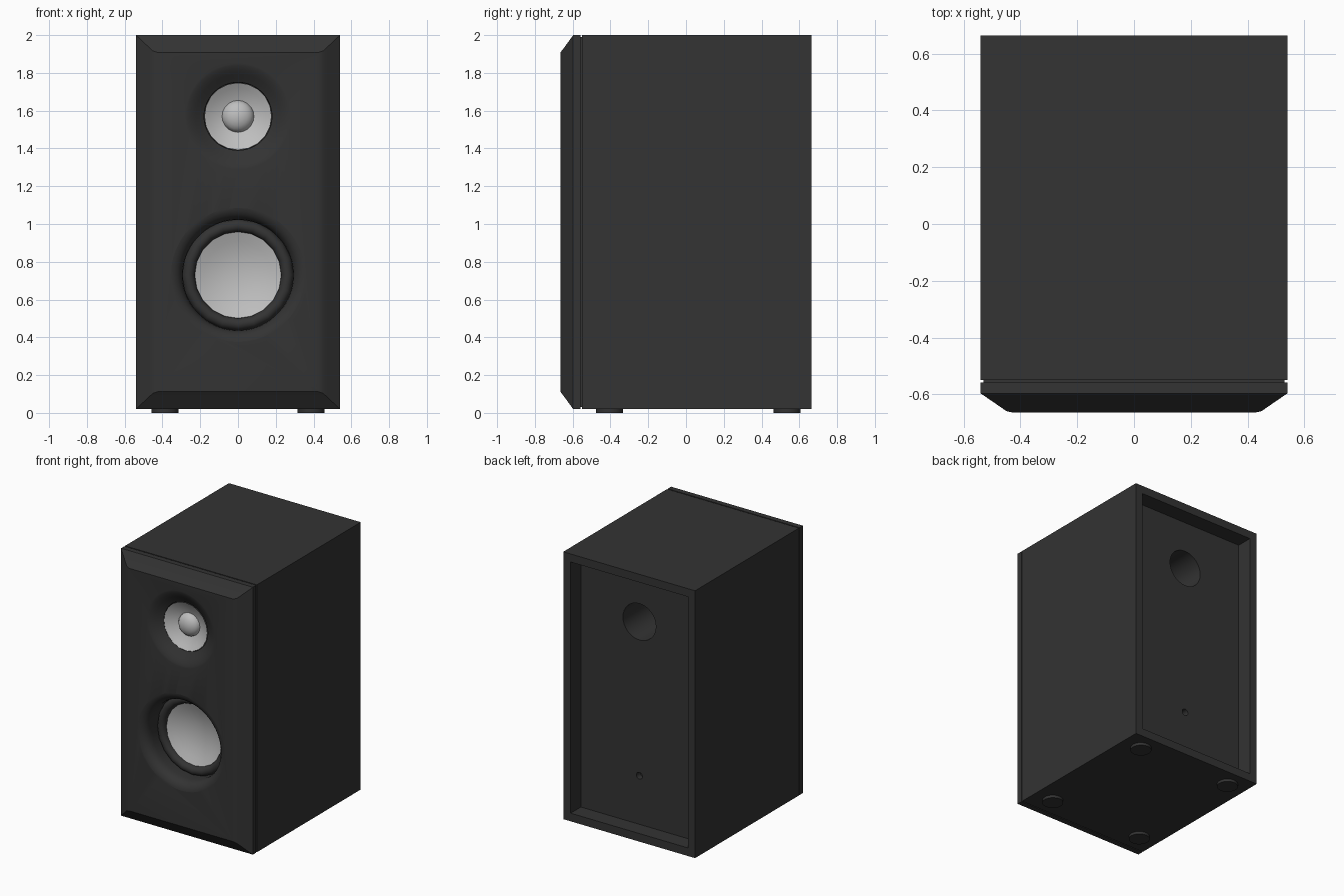
import bpy, bmesh, math
from mathutils import Matrix, Vector

if "Cube" in bpy.data.objects:
    bpy.data.objects.remove(bpy.data.objects["Cube"])


def material(name, rgb):
    m = bpy.data.materials.new(name)
    m.diffuse_color = (*rgb, 1)
    m.use_nodes = True
    m.node_tree.nodes["Principled BSDF"].inputs["Base Color"].default_value = m.diffuse_color
    return m


BLACK = material("charcoal", (0.033, 0.033, 0.033))
SILVER = material("light_grey", (0.52, 0.52, 0.52))


def finish(bm, name, mat, angle=None):
    me = bpy.data.meshes.new(name)
    bm.to_mesh(me)
    bm.free()
    ob = bpy.data.objects.new(name, me)
    bpy.context.collection.objects.link(ob)
    me.materials.append(mat)
    if angle:
        smooth(ob, angle)
    return ob


def smooth(ob, angle):
    bpy.ops.object.select_all(action='DESELECT')
    ob.select_set(True)
    bpy.context.view_layer.objects.active = ob
    bpy.ops.object.shade_smooth_by_angle(angle=math.radians(angle))


def box(name, lo, hi, mat=BLACK):
    bm = bmesh.new()
    lo, hi = Vector(lo), Vector(hi)
    bmesh.ops.create_cube(bm, size=1, matrix=Matrix.Translation((lo + hi) / 2)
                          @ Matrix.Diagonal((*(hi - lo), 1)))
    return finish(bm, name, mat)


def lathe(name, profile, z, mat=BLACK, n=16, angle=40, closed=False):
    """Revolve (radius, y) points about a front-to-back axis at height z."""
    bm = bmesh.new()
    rings = []
    for r, y in profile:
        rings.append([bm.verts.new((r * math.sin(2 * math.pi * i / n), y,
                                    z + r * math.cos(2 * math.pi * i / n))) for i in range(n)])
    for a, b in zip(rings, rings[1:]):
        for i in range(n):
            j = (i + 1) % n
            bm.faces.new((a[i], a[j], b[j], b[i]))
    if closed:
        bm.faces.new(rings[0])
        bm.faces.new(rings[-1])
    bmesh.ops.remove_doubles(bm, verts=bm.verts, dist=1e-5)
    bmesh.ops.recalc_face_normals(bm, faces=bm.faces)
    # open driver parts must face the listener
    if not closed and sum(f.normal.y * f.calc_area() for f in bm.faces) > 0:
        bmesh.ops.reverse_faces(bm, faces=bm.faces)
    return finish(bm, name, mat, angle)


def cut(ob, cutters):
    bpy.context.view_layer.objects.active = ob
    for c in cutters:
        c.hide_render = True
        m = ob.modifiers.new("cut", 'BOOLEAN')
        m.operation, m.object, m.solver = 'DIFFERENCE', c, 'EXACT'
        bpy.ops.object.modifier_apply(modifier=m.name)


X, Y0, Y1, Z0, Z1 = 0.54, -0.665, 0.665, 0.02, 2.0
TZ, WZ = 1.57, 0.73   # tweeter and woofer heights

# cutters: driver openings with rounded-over mouths
tweeter_cut = lathe("tweeter_cutter", [(0.285, -0.70), (0.285, -0.666), (0.27, -0.663), (0.25, -0.655),
                    (0.225, -0.640), (0.20, -0.622), (0.18, -0.610), (0.178, -0.53)], TZ, n=48, closed=True)
woofer_cut = lathe("woofer_cutter", [(0.36, -0.70), (0.36, -0.666), (0.34, -0.662), (0.32, -0.651),
                   (0.305, -0.635), (0.296, -0.615), (0.292, -0.59), (0.292, -0.44)], WZ, n=48, closed=True)
# cutters: rear recess, port and screw hole
recess_cut = box("recess_cutter", (-0.48, 0.545, Z0 + 0.06), (0.48, 0.8, Z1 - 0.06))
port_cut = lathe("port_cutter", [(0.135, 0.0), (0.135, 0.7)], 1.58, n=32, closed=True)
hole_cut = lathe("hole_cutter", [(0.025, 0.50), (0.025, 0.7)], 0.44, n=16, closed=True)

# cabinet
cabinet = box("cabinet", (-X, -0.55, Z0), (X, Y1, Z1))
cut(cabinet, [recess_cut, port_cut, hole_cut, woofer_cut, tweeter_cut])
smooth(cabinet, 30)

# front baffle with chamfered border: (y, side inset, end inset)
bm = bmesh.new()
loops = []
for y, ix, iz in [(-0.55, .01, .01), (-0.558, .01, .01), (-0.558, 0, 0), (-0.597, 0, 0),
                  (-0.645, .070, .066), (-0.659, .090, .084), (Y0, .115, .092)]:
    loops.append([bm.verts.new((sx * (X - ix), y, Z1 - iz if top else Z0 + iz))
                  for sx, top in ((-1, 0), (1, 0), (1, 1), (-1, 1))])
for a, b in zip(loops, loops[1:]):
    for i in range(4):
        j = (i + 1) % 4
        bm.faces.new((a[i], a[j], b[j], b[i]))
bm.faces.new(loops[0])
bm.faces.new(loops[-1])
bmesh.ops.recalc_face_normals(bm, faces=bm.faces)
baffle = finish(bm, "front_baffle", BLACK)
cut(baffle, [tweeter_cut, woofer_cut])
smooth(baffle, 35)

# tweeter: shallow horn and dome
lathe("tweeter_horn", [(0.178, -0.612), (0.15, -0.595), (0.11, -0.575), (0.08, -0.565)], TZ, SILVER, n=20)
dome = [(0.085 * math.cos(a), -0.565 - 0.055 * math.sin(a))
        for a in (math.pi / 2 * k / 5 for k in range(6))]
lathe("tweeter_dome", dome, TZ, SILVER, n=20, angle=60)

# woofer: half-roll surround and concave cone
roll = [(0.262 + 0.033 * math.cos(a), -0.51 - 0.035 * math.sin(a))
        for a in (math.pi * k / 8 for k in range(9))]
lathe("woofer_surround", roll, WZ, BLACK, n=20, angle=60)
lathe("woofer_cone", [(0.235, -0.512), (0.18, -0.490), (0.12, -0.472), (0.06, -0.462), (0, -0.459)],
      WZ, SILVER, n=20, angle=60)

# feet
for sx, side in ((-1, "left"), (1, "right")):
    for y, end in ((-0.405, "front"), (0.535, "back")):
        bm = bmesh.new()
        bmesh.ops.create_cone(bm, cap_ends=True, segments=24, radius1=0.072, radius2=0.072, depth=0.03,
                              matrix=Matrix.Translation((sx * 0.387, y, 0.015)))
        finish(bm, f"foot_{end}_{side}", BLACK, 40)

# helpers are no longer needed
for c in (tweeter_cut, woofer_cut, recess_cut, port_cut, hole_cut):
    bpy.data.objects.remove(c)
